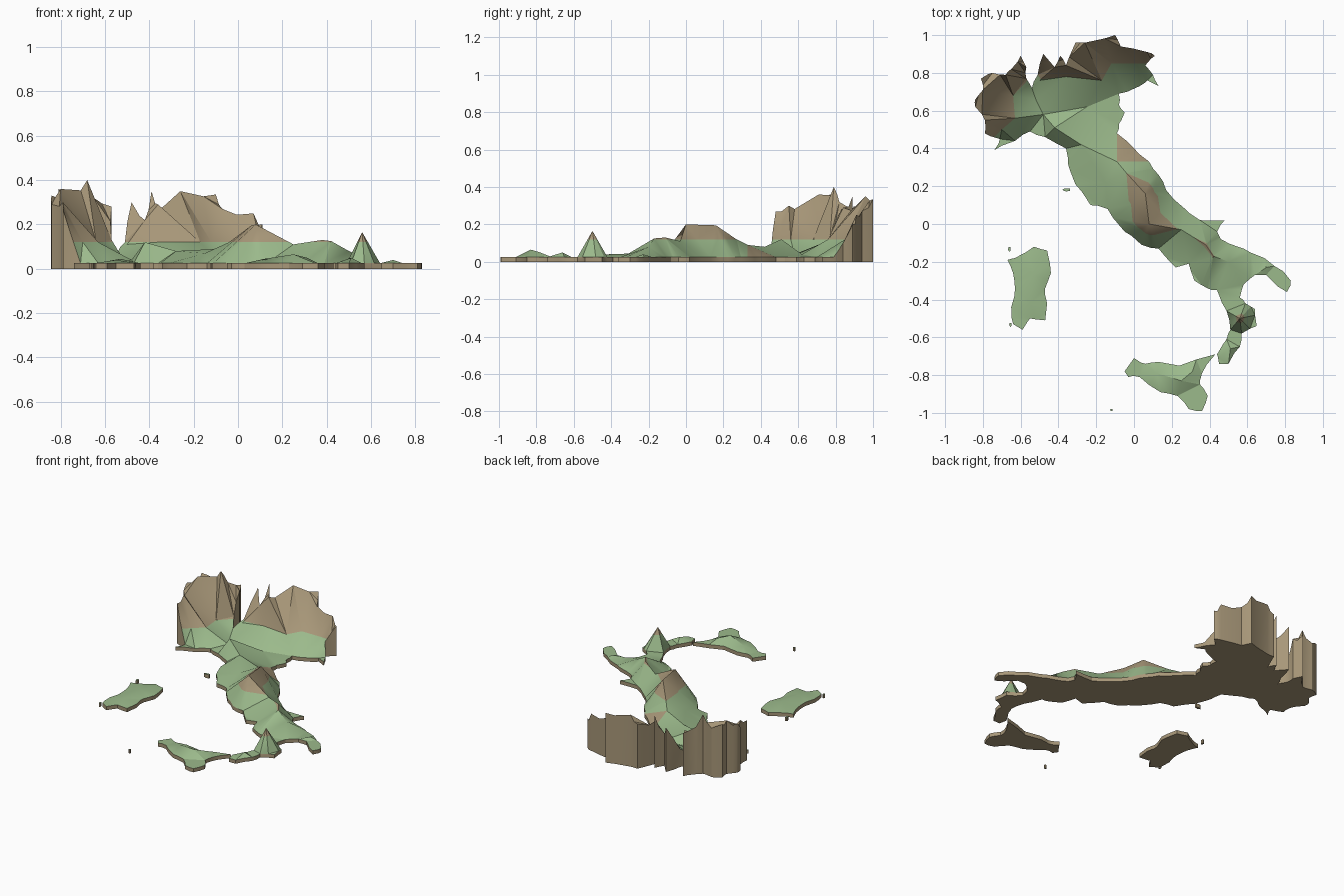
import bpy
import bmesh
import random
from mathutils import Vector, geometry

random.seed(4)
SHORE = 0.025      # thickness of the base slab at the coast
TREELINE = 0.12    # land above this height is bare rock

if "Cube" in bpy.data.objects:
    bpy.data.objects.remove(bpy.data.objects["Cube"], do_unlink=True)


def make_material(name, colour):
    material = bpy.data.materials.new(name)
    material.use_nodes = True
    material.diffuse_color = (*colour, 1)
    shader = material.node_tree.nodes["Principled BSDF"]
    shader.inputs["Base Color"].default_value = (*colour, 1)
    return material


MATERIALS = [
    make_material("meadow green", (.33, .49, .26)),
    make_material("bare rock brown", (.39, .31, .19)),
]


def with_height(points):
    """Points without a height lie on the shore."""
    return [Vector((p[0], p[1], p[2] if len(p) > 2 else SHORE)) for p in points]


def roughen(outline, amount):
    """Break every outline edge once so that the border looks ragged."""
    result = []
    for start, end in zip(outline, outline[1:] + outline[:1]):
        result.append(start)
        along = end - start
        if along.xy.length > 0.04:
            side = Vector((-along.y, along.x, 0)).normalized()
            middle = start.lerp(end, random.uniform(.35, .65))
            middle += side * random.uniform(-amount, amount)
            if min(start.z, end.z) > TREELINE:
                middle.z += random.uniform(-.03, .01)
            result.append(middle)
    return result


def in_bare_corner(point):
    """The bare wedge of land on the eastern shore."""
    return -.09 < point.x < .1 and .33 < point.y < .48


def build_land(name, outline, hills=(), creases=(), amount=.006):
    """Triangulate an outline with inner hills and stand it on a flat base."""
    border = roughen(with_height(outline), amount)
    points = border + with_height(hills)
    count = len(border)
    edges = [(i, (i + 1) % count) for i in range(count)]
    for a, b in creases:
        ends = [min(range(len(points)), key=lambda i: (points[i].xy - Vector(p)).length)
                for p in (a, b)]
        edges.append(tuple(ends))
    flat, _, faces, origin, _, _ = geometry.delaunay_2d_cdt(
        [p.xy for p in points], edges, [list(range(count))], 1, 1e-5)

    bm = bmesh.new()
    floor = [bm.verts.new((v.x, v.y, 0)) for v in flat]
    for face in faces:
        bm.faces.new([floor[i] for i in face])
    heights = {(round(v.x, 4), round(v.y, 4)): points[o[0]].z if o else SHORE
               for v, o in zip(flat, origin)}

    # raise a copy of the floor into the relief, with walls around it
    raised = bmesh.ops.extrude_face_region(bm, geom=bm.faces[:], use_keep_orig=True)
    for item in raised["geom"]:
        if isinstance(item, bmesh.types.BMVert):
            item.co.z = heights[(round(item.co.x, 4), round(item.co.y, 4))]
    loose = [v for v in bm.verts if not v.link_faces]
    bmesh.ops.delete(bm, geom=loose, context="VERTS")
    bmesh.ops.recalc_face_normals(bm, faces=bm.faces)

    # cut the slopes along the treeline, then colour by height
    slopes = [f for f in bm.faces if f.normal.z > .02]
    cut = set(slopes) | {e for f in slopes for e in f.edges} | {v for f in slopes for v in f.verts}
    bmesh.ops.bisect_plane(bm, geom=list(cut), dist=1e-5,
                           plane_co=(0, 0, TREELINE), plane_no=(0, 0, 1))
    bm.normal_update()
    for face in bm.faces:
        centre = face.calc_center_median()
        green = face.normal.z > .02 and centre.z < TREELINE and not in_bare_corner(centre)
        face.material_index = 0 if green else 1

    mesh = bpy.data.meshes.new(name)
    bm.to_mesh(mesh)
    bm.free()
    for material in MATERIALS:
        mesh.materials.append(material)
    land = bpy.data.objects.new(name, mesh)
    bpy.context.collection.objects.link(land)
    bpy.ops.object.select_all(action="DESELECT")
    land.select_set(True)
    bpy.context.view_layer.objects.active = land
    bpy.ops.object.shade_smooth_by_angle(angle=.5)
    return land


# mountain border, west to east, with heights
north = [
    (-.79, .48, .27), (-.79, .55, .3), (-.84, .62, .29), (-.84, .66, .33),
    (-.8, .71, .36), (-.81, .77, .36), (-.75, .8, .33), (-.68, .79, .4),
    (-.65, .82, .32), (-.6, .89, .29), (-.57, .83, .28), (-.57, .77, .13),
    (-.54, .72, .08), (-.51, .79, .12), (-.48, .9, .3), (-.42, .83, .22),
    (-.39, .89, .35), (-.36, .84, .29), (-.31, .96, .3), (-.26, .96, .35),
    (-.1, 1, .335), (-.07, .94, .27), (.07, .91, .25), (.11, .89, .2),
]
# eastern shore, north to south
east = [
    (.06, .84, .1), (.1, .79), (.13, .73), (.07, .76), (.03, .73), (-.08, .69),
    (-.08, .63), (-.05, .59), (-.08, .53), (-.09, .48), (0, .4), (.08, .33),
    (.13, .26), (.17, .18), (.27, .08), (.35, .02), (.48, .02), (.44, -.04),
    (.46, -.08), (.58, -.13), (.69, -.18), (.79, -.25), (.83, -.3), (.81, -.36),
    (.76, -.33), (.7, -.27), (.64, -.27), (.58, -.32), (.56, -.39), (.59, -.42),
    (.64, -.45), (.65, -.54), (.57, -.58), (.56, -.65), (.5, -.74),
]
# western shore, south to north
west = [
    (.45, -.74), (.44, -.69), (.49, -.61), (.51, -.56), (.49, -.46), (.44, -.35),
    (.39, -.34), (.32, -.3), (.29, -.21), (.22, -.23), (.13, -.13), (.04, -.11),
    (-.05, -.04), (-.14, .08), (-.23, .1), (-.31, .21), (-.35, .32), (-.36, .4),
    (-.47, .46), (-.55, .49), (-.63, .44), (-.74, .39), (-.71, .45),
]
# inner plain, ridge and lone peaks
hills = [
    (-.64, .68, .12), (-.63, .56, .12), (-.7, .5, .12), (-.52, .66, .05), (-.48, .58, .04),
    (-.5, .76, .11), (-.36, .78, .12), (-.17, .76, .12), (-.12, .85, .12), (.02, .85, .12),
    (-.25, .62, .04), (-.42, .51, .12), (-.28, .42, .08), (-.09, .33, .09),
    (-.15, .22, .07), (-.04, .27, .12), (.06, .16, .195), (.08, 0, .2),
    (.25, -.03, .11), (.38, -.11, .13), (.42, -.17, .125), (.5, -.2, .08),
    (.7, -.23, .04), (.56, -.5, .165), (.51, -.66, .05),
]
build_land("mainland", north + east + west, hills,
           [((-.09, .48), (-.09, .33)), ((-.09, .33), (.08, .33)), ((.06, .16), (.08, 0))])

# large islands
build_land("west_island", [
    (-.67, -.19), (-.63, -.18), (-.53, -.12), (-.46, -.14), (-.44, -.26),
    (-.47, -.34), (-.46, -.42), (-.47, -.51), (-.55, -.5), (-.59, -.56),
    (-.64, -.53), (-.65, -.44), (-.63, -.34), (-.64, -.26),
], [(-.53, -.27, .045), (-.55, -.42, .04)])
build_land("south_island", [
    (-.05, -.78), (0, -.71), (.06, -.74), (.13, -.73), (.24, -.75), (.43, -.69),
    (.36, -.79), (.35, -.85), (.39, -.91), (.36, -.99), (.29, -.98), (.23, -.91),
    (.14, -.89), (.03, -.81), (-.03, -.81),
], [(.12, -.79, .045), (.25, -.83, .065), (.31, -.78, .05)])

# islets: centre and half size
for name, x, y, w, h in [
    ("north_islet", -.36, .18, .02, .008), ("upper_west_islet", -.66, -.135, .007, .012),
    ("lower_west_islet", -.655, -.535, .006, .01), ("far_south_islet", -.12, -.985, .007, .006),
]:
    build_land(name, [(x - w, y), (x, y - h), (x + w, y - h / 2), (x + w, y + h), (x - w / 2, y + h)])
